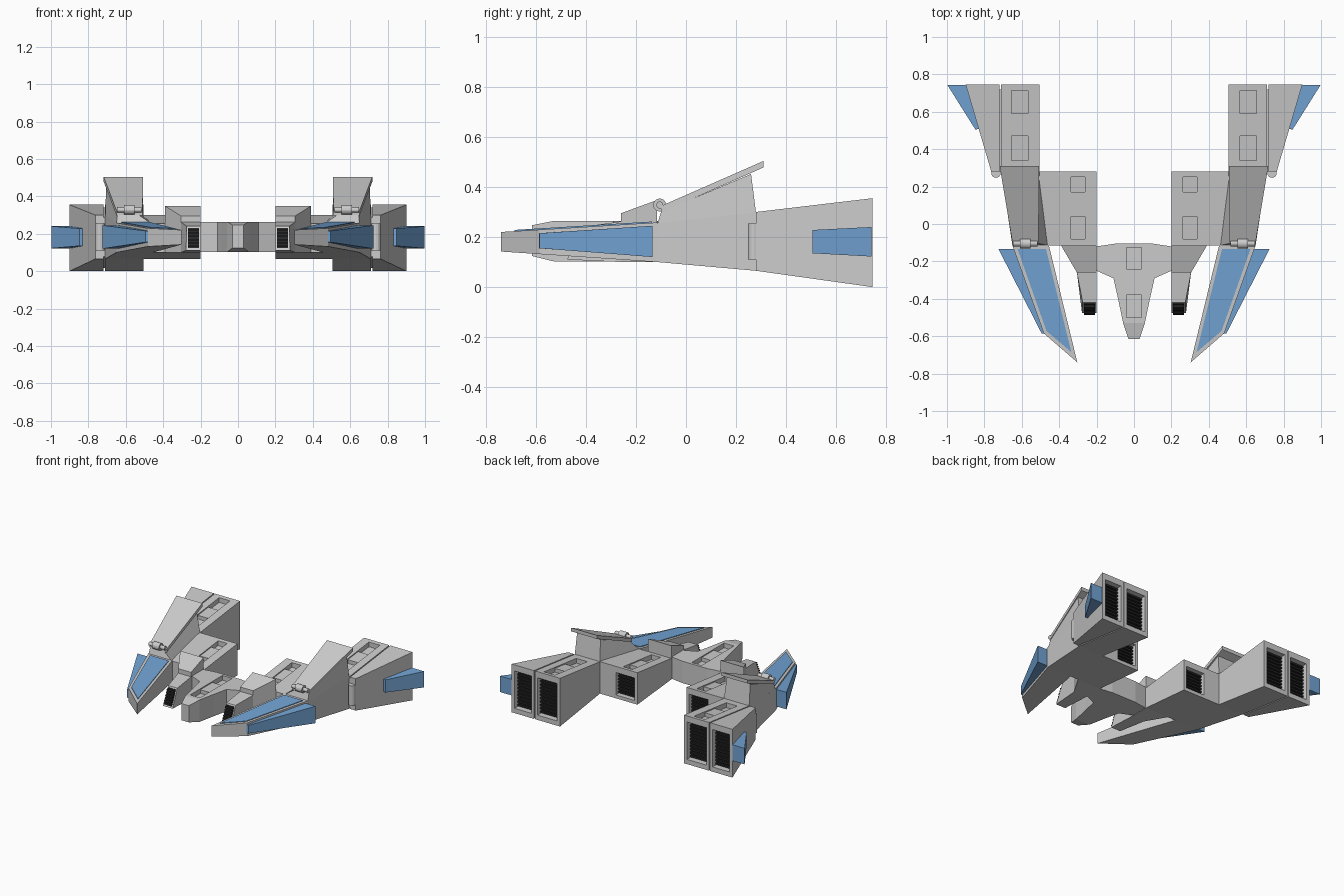
import bpy, bmesh
from mathutils import Vector

if "Cube" in bpy.data.objects:
    bpy.data.objects.remove(bpy.data.objects["Cube"])


def material(name, rgb):
    m = bpy.data.materials.new(name)
    m.diffuse_color = (*rgb, 1)
    m.use_nodes = True
    m.node_tree.nodes["Principled BSDF"].inputs["Base Color"].default_value = m.diffuse_color
    return m


BLUE = material("blue_panel", (0.17, 0.37, 0.66))
DARK = material("dark_grille", (0.02, 0.02, 0.02))


def finish(name, bm, mat=None, mirror=True):
    bmesh.ops.recalc_face_normals(bm, faces=bm.faces)
    me = bpy.data.meshes.new(name)
    bm.to_mesh(me)
    bm.free()
    ob = bpy.data.objects.new(name, me)
    bpy.context.collection.objects.link(ob)
    if mat:
        me.materials.append(mat)
    if mirror:
        # mirrored about the world centre plane
        ob.modifiers.new("mirror", 'MIRROR').use_mirror_merge = False
    return ob


def add_loft(bm, low, high):
    a = [bm.verts.new(p) for p in low]
    b = [bm.verts.new(p) for p in high]
    bm.faces.new(a[::-1])
    bm.faces.new(b)
    for i in range(len(a)):
        j = (i + 1) % len(a)
        bm.faces.new((a[i], a[j], b[j], b[i]))


def loft(name, low, high, mat=None, mirror=True):
    bm = bmesh.new()
    add_loft(bm, low, high)
    return finish(name, bm, mat, mirror)


def line(y, l):
    (y0, z0), (y1, z1) = l
    return z0 + (z1 - z0) * (y - y0) / (y1 - y0)


def prism(name, plan, bot, top, mat=None, mirror=True):
    """Plan outline extruded between two planes that slope along y."""
    return loft(name, [(x, y, line(y, bot)) for x, y in plan],
                [(x, y, line(y, top)) for x, y in plan], mat, mirror)


def rect(x0, x1, y0, y1):
    return [(x0, y0), (x1, y0), (x1, y1), (x0, y1)]


def shift(l, d):
    return [(y, z + d) for y, z in l]


def cut(ob, plan, bot, top):
    c = prism(ob.name + "_cutter", plan, bot, top, None, False)
    c.hide_render = True
    c.hide_viewport = True
    c.display_type = 'WIRE'
    m = ob.modifiers.new("cut", 'BOOLEAN')
    m.operation, m.object, m.solver = 'DIFFERENCE', c, 'EXACT'
    ob.modifiers.move(len(ob.modifiers) - 1, 0)


def groove(ob, x0, x1, ys, top, mirror=True):
    """Sunk channel in the top with a raised middle block."""
    cut(ob, rect(x0, x1, ys[0], ys[3]), shift(top, -.035), shift(top, .05))
    prism(ob.name + "_channel_block", rect(x0, x1, ys[1], ys[2]),
          shift(top, -.037), shift(top, -.008), None, mirror)


def grille(name, x0, x1, z0, z1, y, d, n, lean=0):
    """Dark backing plate with horizontal slats; d is the slat direction."""
    bm = bmesh.new()
    def slab(za, zb, ya, yb):
        f = lambda z, yy: yy + lean * (z - z0)
        add_loft(bm, [(x0, f(za, ya), za), (x1, f(za, ya), za), (x1, f(za, yb), za), (x0, f(za, yb), za)],
                 [(x0, f(zb, ya), zb), (x1, f(zb, ya), zb), (x1, f(zb, yb), zb), (x0, f(zb, yb), zb)])
    slab(z0, z1, y, y + d * .004)
    h = (z1 - z0) / n
    for i in range(n):
        slab(z0 + h * (i + .25), z0 + h * (i + .75), y + d * .004, y + d * .018)
    return finish(name, bm, DARK)


def cylinder(name, p, r, length, axis):
    bm = bmesh.new()
    bmesh.ops.create_cone(bm, cap_ends=True, segments=16, radius1=r, radius2=r, depth=length)
    q = Vector((0, 0, 1)).rotation_difference(Vector(axis))
    for v in bm.verts:
        v.co = q @ v.co + Vector(p)
    return finish(name, bm)


FLAT = lambda z: [(0, z), (1, z)]
TOP = [(.28, .30), (.745, .355)]      # engine roof slope
BOT = [(.28, .065), (.745, .0)]       # hull underside slope
FBOT = [(-.115, .10), (.28, .065)]
FTOP = [(-.115, .255), (.28, .30)]

# centre cockpit: main body and tapered nose
half = [(.085, -.40), (.11, -.29), (.2, -.25), (.2, -.12), (.1, -.105)]
nose_cut = [(.058, -.53)]
right = nose_cut + half
plan = right + [(-x, y) for x, y in reversed(right)]
cockpit = prism("cockpit_body", plan, FLAT(.103), FLAT(.264), None, False)
groove(cockpit, -.04, .04, (-.50, -.38, -.24, -.125), FLAT(.264), False)
prism("cockpit_nose", [(-.03, -.615), (.03, -.615), (.058, -.53), (-.058, -.53)],
      [(-.615, .124), (-.53, .103)], [(-.615, .247), (-.53, .264)], None, False)

# inner prongs with sloped intake, stepped up to a shoulder
loft("inner_prong",
     [(.2, -.475, .11), (.278, -.475, .11), (.305, -.26, .10), (.2, -.26, .10)],
     [(.2, -.42, .24), (.274, -.42, .24), (.305, -.26, .262), (.2, -.26, .262)])
grille("prong_grille", .208, .268, .125, .23, -.47, -1, 6, .42)
prism("prong_shoulder", [(.2, -.26), (.305, -.26), (.39, -.115), (.2, -.115)],
      FLAT(.10), [(-.26, .295), (-.115, .348)])

# inner engine block
eng = prism("inner_engine", rect(.2, .5, -.115, .28), FBOT, FTOP)
groove(eng, .263, .337, (-.08, .04, .17, .25), FTOP)
cut(eng, rect(.222, .375, .235, .4), FLAT(.09), FLAT(.255))
grille("inner_engine_grille", .222, .375, .09, .255, .235, 1, 7)

# outer arm and the raised hump beneath the flap
prism("arm_body", [(.5, -.115), (.65, -.115), (.71, .28), (.5, .28)], FBOT, FTOP)
loft("arm_hump",
     [(.455, -.115, .25), (.65, -.115, .25), (.71, .28, .295), (.505, .28, .295)],
     [(.53, -.10, .30), (.645, -.10, .30), (.705, .26, .452), (.515, .26, .452)])
FLAP = [(-.10, .298), (.31, .478)]
prism("arm_flap", [(.51, -.10), (.65, -.10), (.718, .31), (.508, .31)], FLAP, shift(FLAP, .026))

# flap hinge and vertical arm hinge
cylinder("flap_hinge_barrel", (.582, -.105, .328), .026, .056, (1, 0, 0))
cylinder("flap_hinge_pin", (.582, -.105, .328), .014, .13, (1, 0, 0))
cylinder("arm_hinge", (.738, .272, .182), .025, .145, (0, 0, 1))

# rear twin engines
rear_in = prism("rear_engine_inner", rect(.505, .71, .28, .745), BOT, TOP)
groove(rear_in, .566, .655, (.34, .47, .59, .715), TOP)
rear_out = prism("rear_engine_outer", [(.718, .28), (.763, .28), (.9, .745), (.718, .745)], BOT, TOP)
prism("rear_engine_web", rect(.7, .73, .28, .72), shift(BOT, .012), shift(TOP, -.012))
for ob, x0, x1 in ((rear_in, .53, .688), (rear_out, .738, .875)):
    cut(ob, rect(x0, x1, .695, .85), FLAT(.035), FLAT(.31))
    grille(ob.name + "_grille", x0, x1, .035, .31, .695, 1, 11)

# rear side fins
loft("rear_fin",
     [(.825, .51, .135), (.848, .505, .135), (.997, .742, .122), (.89, .742, .122)],
     [(.825, .51, .228), (.848, .505, .228), (.997, .742, .24), (.89, .742, .24)], BLUE)

# front blades with blue roof panel and side panel
WTOP, WBOT = [(-.74, .22), (-.115, .258)], [(-.74, .142), (-.115, .10)]
prism("front_blade", [(.303, -.74), (.482, -.585), (.65, -.115), (.455, -.115)], WBOT, WTOP)
prism("blade_roof_panel", [(.335, -.685), (.468, -.572), (.622, -.135), (.47, -.135)],
      shift(WTOP, -.01), shift(WTOP, .005), BLUE)
loft("blade_side_panel",
     [(.47, -.588, .155), (.494, -.585, .155), (.725, -.133, .12), (.635, -.133, .12)],
     [(.47, -.588, .215), (.494, -.585, .215), (.725, -.133, .245), (.635, -.133, .245)], BLUE)
